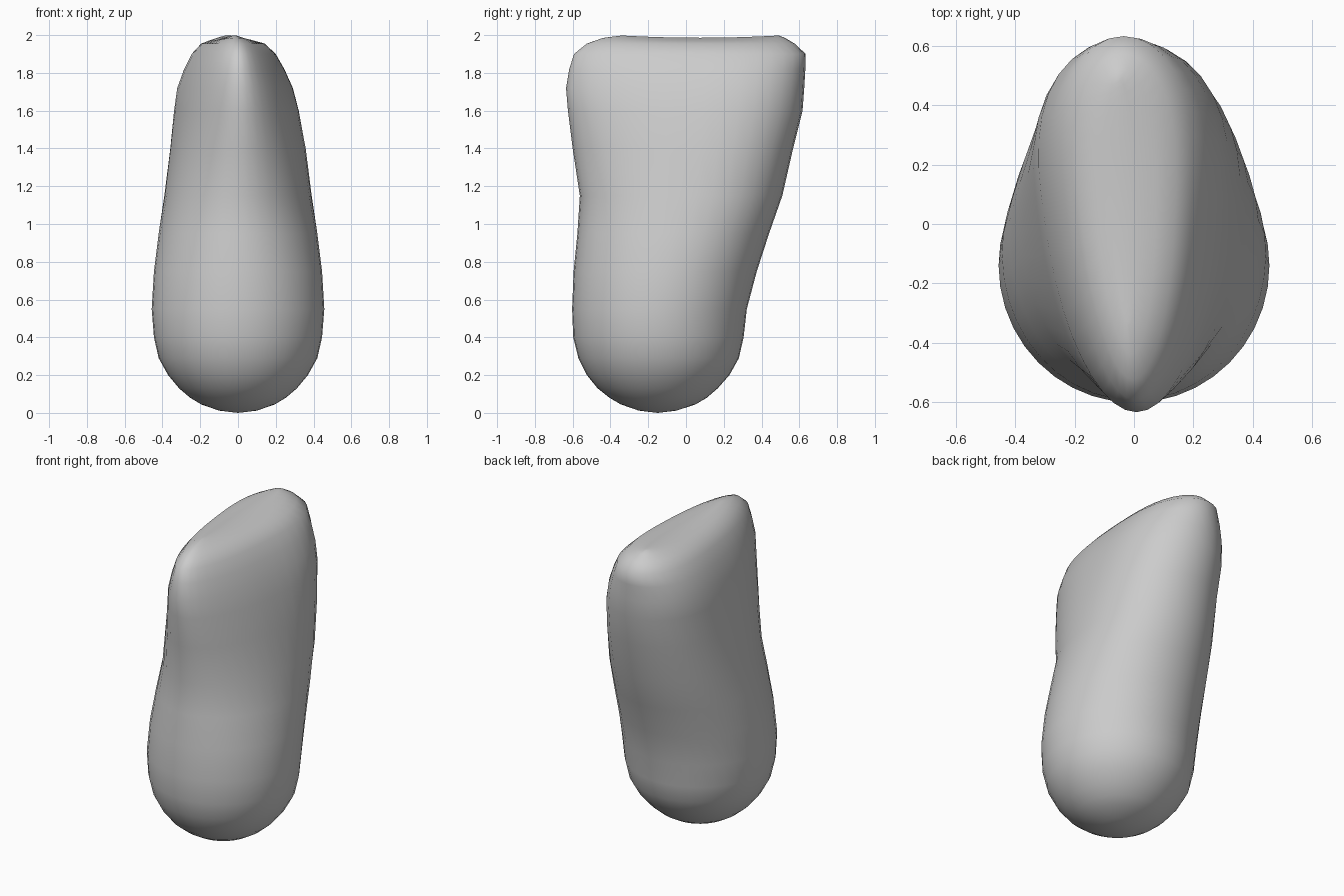
import bpy, bmesh, math

SEG = 40

# Horizontal sections: z, y front, y back, half width, x centre, back-heaviness, fullness
SECTIONS = [
    (0.012, -0.25, -0.05, 0.10, 0, 0, 2),
    (0.045, -0.345, 0.05, 0.195, 0, 0, 2),
    (0.08, -0.405, 0.11, 0.253, 0, 0, 2),
    (0.13, -0.468, 0.168, 0.312, 0, 0, 2),
    (0.20, -0.525, 0.23, 0.37, 0, 0, 2),
    (0.29, -0.57, 0.28, 0.42, 0, 0, 2),
    (0.40, -0.597, 0.305, 0.445, 0, 0, 2),
    (0.55, -0.603, 0.322, 0.457, 0, 0, 2),
    (0.75, -0.595, 0.375, 0.445, 0, 0.02, 2.05),
    (0.95, -0.575, 0.44, 0.42, 0, 0.06, 2.15),
    (1.15, -0.562, 0.51, 0.39, 0, 0.11, 2.25),
    (1.40, -0.60, 0.567, 0.358, 0.002, 0.18, 2.4),
    (1.60, -0.625, 0.617, 0.330, -0.004, 0.24, 2.5),
    (1.72, -0.635, 0.626, 0.306, -0.010, 0.27, 2.6),
    (1.82, -0.618, 0.632, 0.265, -0.014, 0.28, 2.6),
    (1.90, -0.593, 0.634, 0.222, -0.017, 0.28, 2.6),
    (1.955, -0.525, 0.575, 0.168, -0.02, 0.28, 2.6),
    (1.985, -0.44, 0.525, 0.105, -0.027, 0.25, 2.6),
    (1.998, -0.34, 0.49, 0.045, -0.036, 0.2, 2.6),
]


def section_points(z, y0, y1, width, cx, taper, power):
    """Egg-shaped ring, narrower at the front when taper > 0."""
    cy, ry = (y0 + y1) / 2, (y1 - y0) / 2
    pts = []
    for i in range(SEG):
        t = 2 * math.pi * i / SEG
        u = math.cos(t)
        side = math.copysign(1, math.sin(t))
        pts.append((u, side * math.sqrt(max(0, 1 - abs(u) ** power)) * (1 + taper * u)))
    peak = max(x for _, x in pts)
    dip = 0.012 if z > 1.98 else 0
    skew = 0.018 * min(1, max(0, (z - 1.2) / 0.5))
    return [(cx - skew * u + width * x / peak, cy + ry * u, z - dip * (1 - u * u))
            for u, x in pts]


# Body lofted through the sections
bm = bmesh.new()
rings = [[bm.verts.new(p) for p in section_points(*s)] for s in SECTIONS]
for a, b in zip(rings, rings[1:]):
    for i in range(SEG):
        j = (i + 1) % SEG
        bm.faces.new((a[i], a[j], b[j], b[i]))

# Rounded bottom tip
tip = bm.verts.new((0, -0.15, 0))
for i in range(SEG):
    bm.faces.new((tip, rings[0][(i + 1) % SEG], rings[0][i]))

# Top ridge closed by strips across its width
top = rings[-1]
for i in range(SEG // 2):
    quad = [top[i], top[i + 1], top[SEG - i - 1], top[(SEG - i) % SEG]]
    bm.faces.new(list(dict.fromkeys(quad)))

bmesh.ops.recalc_face_normals(bm, faces=bm.faces)
mesh = bpy.data.meshes.new("body")
bm.to_mesh(mesh)
bm.free()
mesh.shade_smooth()
body = bpy.data.objects.new("body", mesh)
bpy.context.collection.objects.link(body)
